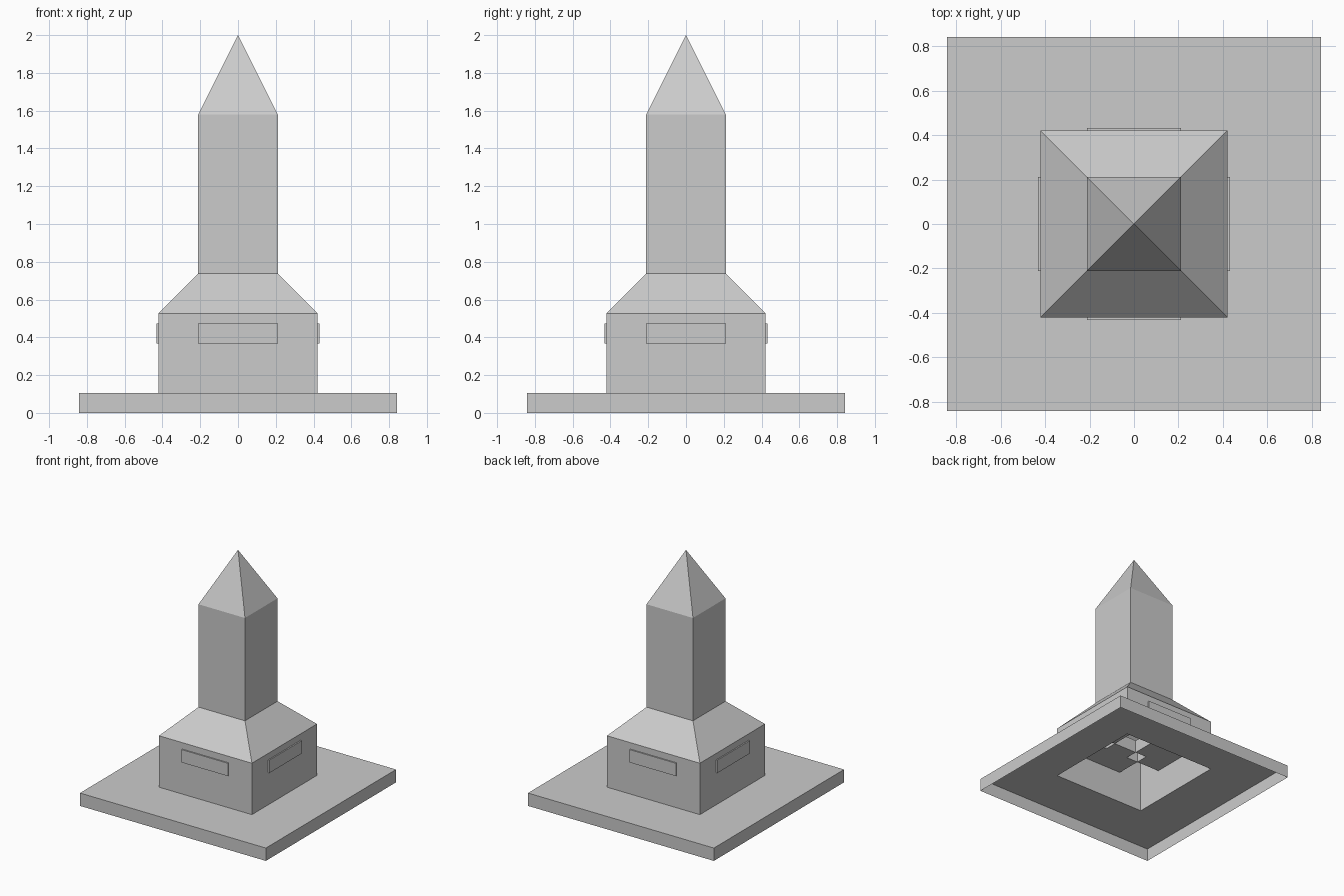
import bpy
import bmesh
from math import pi
from mathutils import Matrix

cube = bpy.data.objects.get("Cube")
if cube:
    bpy.data.objects.remove(cube, do_unlink=True)

U = 2 / 19  # one module: the whole monument is 19 modules high

stone = bpy.data.materials.new("grey stone")
stone.use_nodes = True
color = (0.6, 0.6, 0.6, 1)
stone.diffuse_color = color
stone.node_tree.nodes["Principled BSDF"].inputs["Base Color"].default_value = color


def finish(name, bm):
    """Scale the modules to units and link the mesh as an object."""
    bmesh.ops.scale(bm, vec=(U, U, U), verts=bm.verts)
    mesh = bpy.data.meshes.new(name)
    bm.to_mesh(mesh)
    bm.free()
    mesh.materials.append(stone)
    obj = bpy.data.objects.new(name, mesh)
    bpy.context.collection.objects.link(obj)
    return obj


def square_shell(name, profile):
    """Stack square rings given as (half width, height); zero width is a tip."""
    bm = bmesh.new()
    previous = None
    for half, z in profile:
        corners = [(-1, -1), (1, -1), (1, 1), (-1, 1)] if half else [(0, 0)]
        ring = [bm.verts.new((half * x, half * y, z)) for x, y in corners]
        if previous:
            for i in range(4):
                j = (i + 1) % 4
                upper = [ring[j], ring[i]] if half else ring
                bm.faces.new([previous[i], previous[j]] + upper)
        previous = ring
    return finish(name, bm)


def plaque(name, angle):
    """Shallow wall plaque with a stepped block running into the hollow body."""
    outline = [(-2, -4.1), (2, -4.1), (2, -2), (1, -2),
               (1, -1), (-1, -1), (-1, -2), (-2, -2)]
    bm = bmesh.new()
    face = bm.faces.new([bm.verts.new((x, y, 3.5)) for x, y in outline])
    top = bmesh.ops.extrude_face_region(bm, geom=[face], use_keep_orig=True)
    raised = [v for v in top["geom"] if isinstance(v, bmesh.types.BMVert)]
    bmesh.ops.translate(bm, vec=(0, 0, 1), verts=raised)
    bmesh.ops.recalc_face_normals(bm, faces=bm.faces)
    bm.transform(Matrix.Rotation(angle, 4, "Z"))
    return finish(name, bm)


# Hollow stonework, open underneath
square_shell("plinth", [(8, 0), (8, 1), (4, 1)])
square_shell("pedestal", [(4, 1), (4, 5)])
square_shell("sloped_shoulder", [(4, 5), (2, 7)])
square_shell("shaft", [(2, 7), (2, 15)])
square_shell("pyramid_cap", [(2, 15), (0, 19)])

# One plaque on each side of the pedestal
for i, side in enumerate(("front", "left", "back", "right")):
    plaque(side + "_plaque", i * pi / 2)
